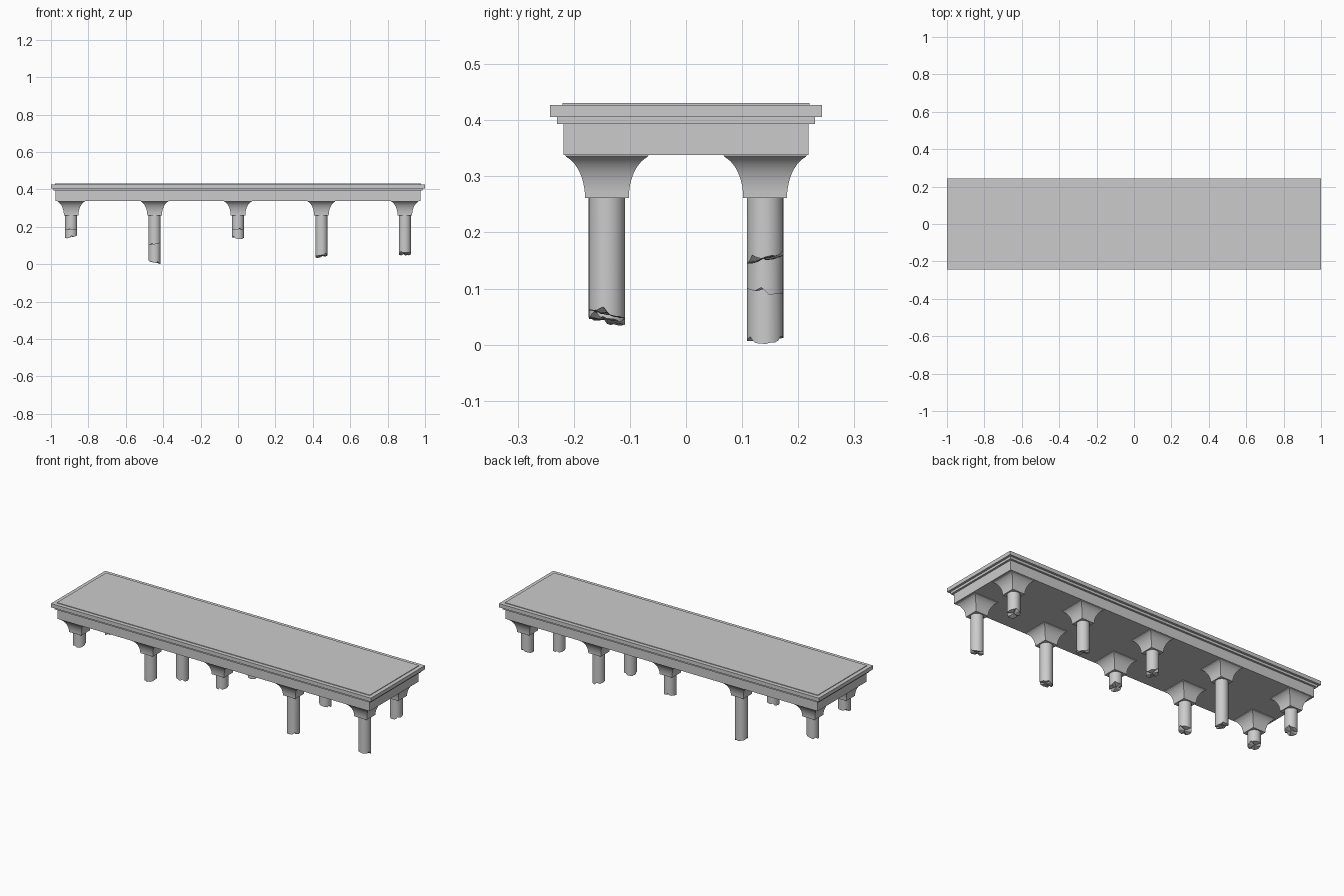
import bpy, bmesh, math, random

if "Cube" in bpy.data.objects:
    bpy.data.objects.remove(bpy.data.objects["Cube"])

random.seed(4)
CAP_TOP, CAP_BOTTOM = 0.338, 0.2615
SIDES, RADIUS = 32, 0.0325


def finish(name, bm, smooth_angle=None):
    bmesh.ops.recalc_face_normals(bm, faces=bm.faces)
    mesh = bpy.data.meshes.new(name)
    bm.to_mesh(mesh)
    bm.free()
    obj = bpy.data.objects.new(name, mesh)
    bpy.context.collection.objects.link(obj)
    if smooth_angle:
        bpy.ops.object.select_all(action='DESELECT')
        obj.select_set(True)
        bpy.context.view_layer.objects.active = obj
        bpy.ops.object.shade_smooth_by_angle(angle=math.radians(smooth_angle))
    return obj


def bridge(bm, a, b):
    n = len(a)
    for i in range(n):
        bm.faces.new((a[i], a[(i + 1) % n], b[(i + 1) % n], b[i]))


def rect_loft(bm, cx, cy, rows):
    """Closed stack of rectangles given as (half x, half y, z)."""
    rings = [[bm.verts.new((cx + sx * hx, cy + sy * hy, z))
              for sx, sy in ((-1, -1), (1, -1), (1, 1), (-1, 1))]
             for hx, hy, z in rows]
    for a, b in zip(rings, rings[1:]):
        bridge(bm, a, b)
    bm.faces.new(rings[0])
    bm.faces.new(rings[-1])


def capital(name, x, y):
    # square block flaring outward in a concave curve, with a thin top lip
    rows = []
    end = math.radians(72)
    for i in range(11):
        t = end * i / 10
        h = 0.039 + 0.034 * (1 - math.cos(t)) / (1 - math.cos(end))
        z = CAP_BOTTOM + (CAP_TOP - 0.003 - CAP_BOTTOM) * math.sin(t) / math.sin(end)
        rows.append((h, h, z))
    rows.append((0.074, 0.074, CAP_TOP))
    bm = bmesh.new()
    rect_loft(bm, x, y, rows)
    finish(name, bm, 30)


def broken_column(name, x, y, low):
    # round shaft whose lower end is slanted and chipped
    bm = bmesh.new()
    tilt = random.uniform(0, math.tau)
    phase = random.uniform(0, math.tau)

    def ring(r, height):
        return [bm.verts.new((x + r * math.cos(a), y + r * math.sin(a), height(a, r)))
                for a in (math.tau * i / SIDES for i in range(SIDES))]

    def break_z(a, r):
        slant = 0.008 * (1 + math.cos(a - tilt) * r / RADIUS)
        chip = max(0, math.sin(3 * a + phase)) ** 4 * 0.009
        return low + slant + chip + random.uniform(0, 0.003)

    top = ring(RADIUS, lambda a, r: CAP_BOTTOM)
    edge = ring(RADIUS, break_z)
    inner = ring(RADIUS * 0.55, break_z)
    bridge(bm, top, edge)
    bridge(bm, edge, inner)
    bm.faces.new(top)
    centre = bm.verts.new((x, y, low + 0.012))
    for i in range(SIDES):
        bm.faces.new((inner[i], inner[(i + 1) % SIDES], centre))
    finish(name, bm, 30)


# stepped deck: beam, two mouldings and a thin raised top
bm = bmesh.new()
rect_loft(bm, 0, 0, [(1 - i, 0.242 - i, z) for i, z in (
    (0.024, CAP_TOP), (0.024, 0.393), (0.0125, 0.393), (0.0125, 0.406),
    (0, 0.406), (0, 0.427), (0.022, 0.427), (0.022, 0.4305))])
finish("stepped_deck", bm)

# two rows of supports, each broken off at its own height
ends = {"front": (-0.141, (0.18, 0.10, 0.18, 0.033, 0.045)),
        "back": (0.141, (0.137, 0.0, 0.134, 0.088, 0.143))}
for row, (y, lows) in ends.items():
    for i, low in enumerate(lows):
        x = (i - 2) * 0.446
        capital(f"{row}_capital_{i + 1}", x, y)
        broken_column(f"{row}_column_{i + 1}", x, y, low)
